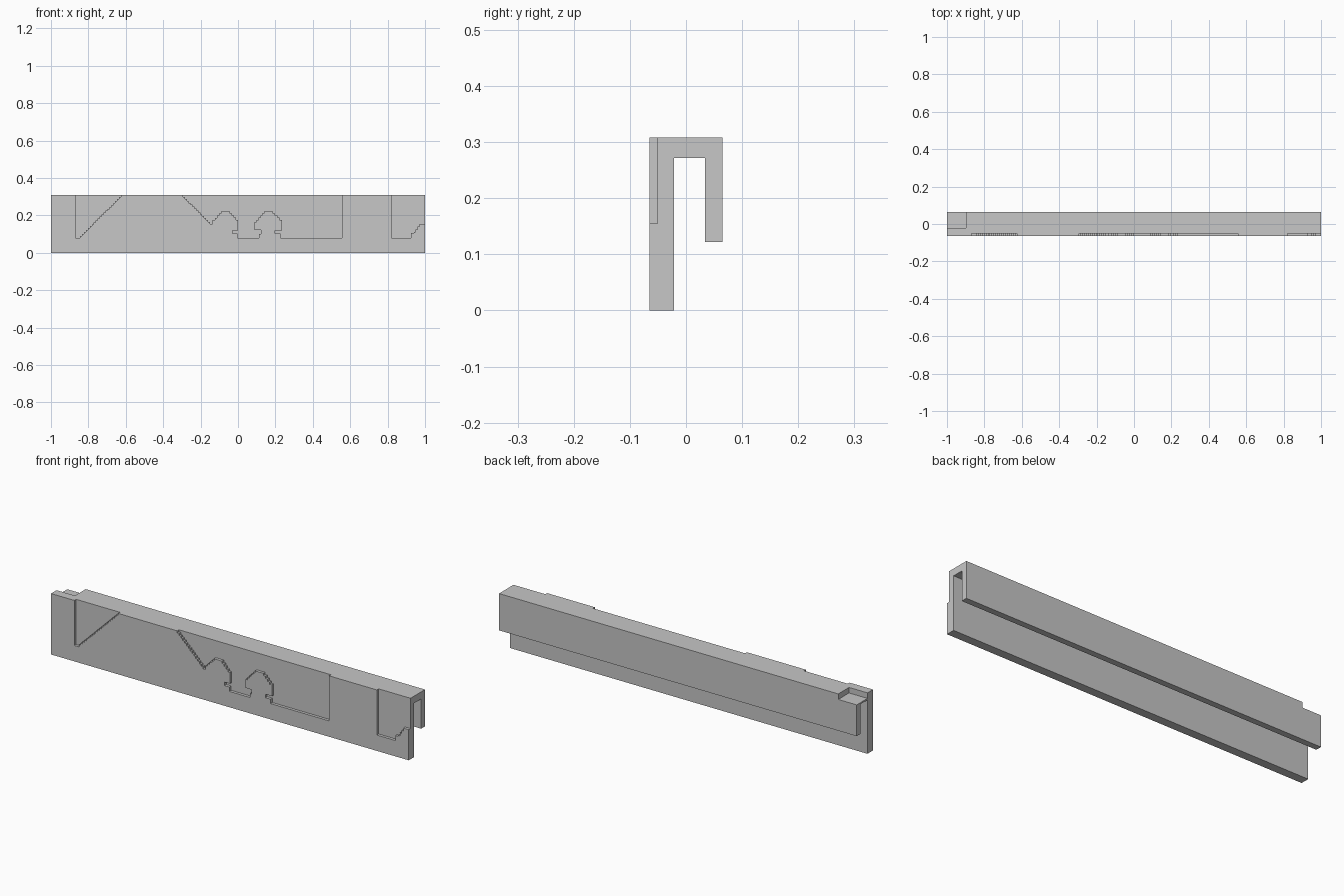
import bpy, bmesh
from mathutils import Vector

cube = bpy.data.objects.get("Cube")
if cube:
    bpy.data.objects.remove(cube, do_unlink=True)

GREY = (0.57, 0.57, 0.57, 1)
grey = bpy.data.materials.new("plain_grey")
grey.use_nodes = True
grey.diffuse_color = GREY
grey.node_tree.nodes["Principled BSDF"].inputs["Base Color"].default_value = GREY

HEIGHT = 0.308
FRONT, INNER, BACK = -0.065, -0.021, 0.065
OVER = 0.4  # cutters run past the top edge


def prism(name, points, offset):
    """Extrude a closed outline along a vector."""
    bm = bmesh.new()
    face = bm.faces.new([bm.verts.new(p) for p in points])
    ext = bmesh.ops.extrude_face_region(bm, geom=[face])
    bmesh.ops.translate(bm, vec=Vector(offset),
                        verts=[g for g in ext["geom"] if isinstance(g, bmesh.types.BMVert)])
    bmesh.ops.recalc_face_normals(bm, faces=bm.faces)
    mesh = bpy.data.meshes.new(name)
    bm.to_mesh(mesh)
    bm.free()
    mesh.materials.append(grey)
    obj = bpy.data.objects.new(name, mesh)
    bpy.context.collection.objects.link(obj)
    return obj


def stepped(points, step=0.0105):
    """Turn slanted edges of an outline into small stairs."""
    out = []
    for (x0, z0), (x1, z1) in zip(points, points[1:] + points[:1]):
        out.append((x0, z0))
        dx, dz = x1 - x0, z1 - z0
        if min(abs(dx), abs(dz)) < 0.001:
            continue
        n = max(1, round(min(abs(dx), abs(dz)) / step))
        for i in range(n):
            xa, za = x0 + dx * i / n, z0 + dz * i / n
            out.append((xa + dx / n, za))
            if i < n - 1:
                out.append((xa + dx / n, za + dz / n))
    return out


def cut(target, cutter):
    mod = target.modifiers.new(cutter.name, "BOOLEAN")
    mod.operation = "DIFFERENCE"
    mod.solver = "EXACT"
    mod.object = cutter
    cutter.hide_render = True
    bpy.context.view_layer.objects.active = target
    bpy.ops.object.modifier_apply(modifier=mod.name)
    bpy.data.objects.remove(cutter, do_unlink=True)


# Hooked rail: tall front plate, top bridge, short back plate
section = [(FRONT, 0), (INNER, 0), (INNER, 0.272), (0.034, 0.272),
           (0.034, 0.122), (BACK, 0.122), (BACK, HEIGHT), (FRONT, HEIGHT)]
rail = prism("hooked_rail", [(-1, y, z) for y, z in section], (2, 0, 0))

# Shallow stepped recesses in the front plate
wedge = [(-0.87, OVER), (-0.87, 0.08), (-0.855, 0.08), (-0.625, HEIGHT), (-0.625, OVER)]
skyline = [(-0.305, OVER), (-0.305, HEIGHT), (-0.15, 0.155), (-0.135, 0.155),
           (-0.135, 0.175), (-0.09, 0.222), (-0.055, 0.222), (0, 0.165), (0, 0.12),
           (-0.03, 0.12), (-0.03, 0.102), (-0.003, 0.102), (-0.003, 0.08),
           (0.112, 0.08), (0.112, 0.1), (0.122, 0.1), (0.122, 0.122), (0.088, 0.122),
           (0.088, 0.165), (0.14, 0.222), (0.175, 0.222), (0.235, 0.165),
           (0.235, 0.12), (0.198, 0.12), (0.198, 0.102), (0.228, 0.102),
           (0.228, 0.08), (0.555, 0.08), (0.555, OVER)]
corner = [(0.822, OVER), (0.822, 0.08), (0.92, 0.08), (0.925, 0.105), (0.94, 0.11),
          (0.97, 0.155), (1.1, 0.155), (1.1, OVER)]
for name, outline in (("wedge", wedge), ("skyline", skyline), ("corner", corner)):
    points = [(x, FRONT - 0.05, z) for x, z in stepped(outline)]
    cut(rail, prism(name + "_cutter", points, (0, 0.0645, 0)))

# Notch in the top at the right end, behind the front plate
notch = [(-1.1, INNER, 0.28), (-0.897, INNER, 0.28), (-0.897, 0.2, 0.28), (-1.1, 0.2, 0.28)]
cut(rail, prism("notch_cutter", notch, (0, 0, 0.2)))
